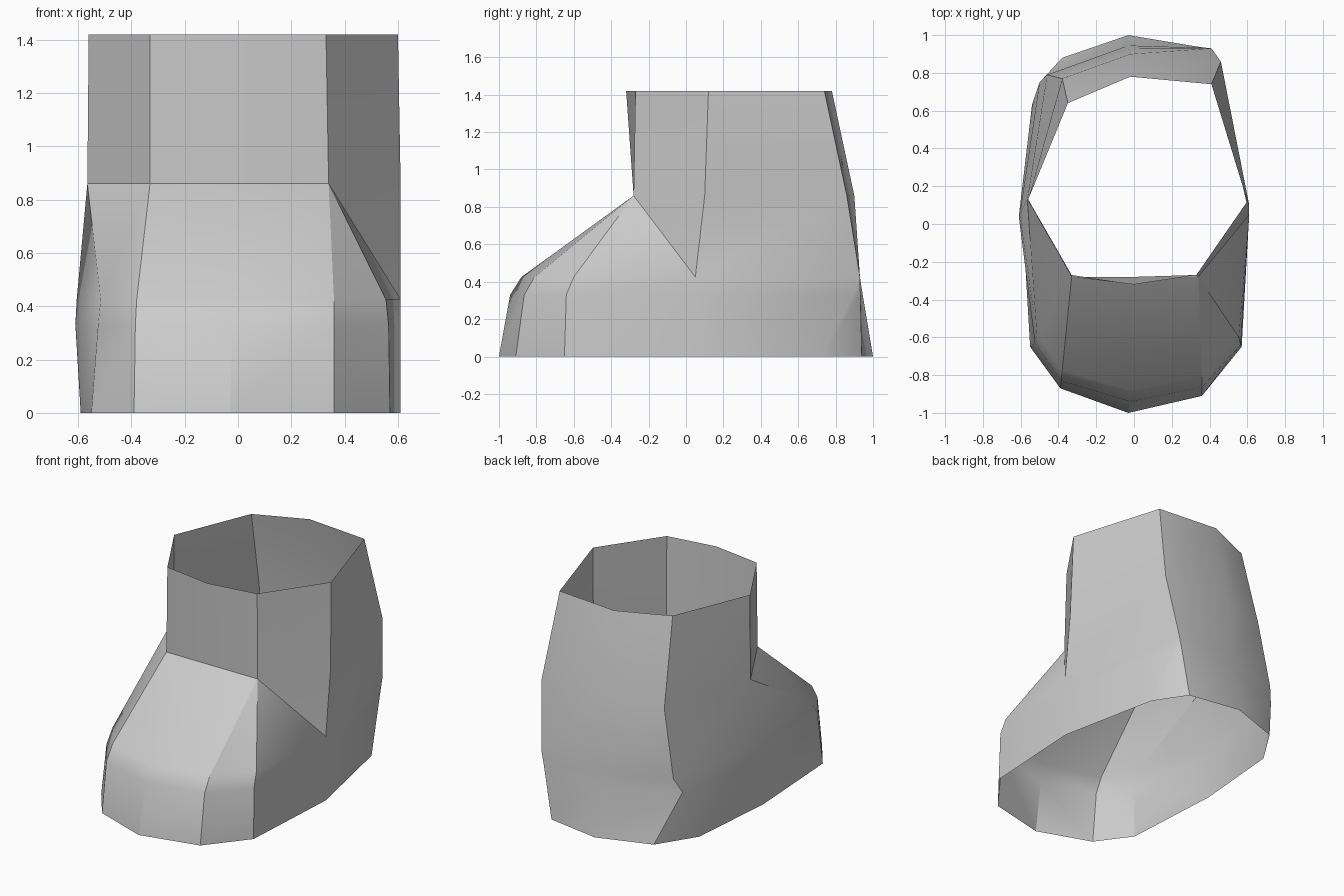
import bpy
import bmesh
import math

if "Cube" in bpy.data.objects:
    bpy.data.objects.remove(bpy.data.objects["Cube"], do_unlink=True)


def make_material(name, color):
    material = bpy.data.materials.new(name)
    material.use_nodes = True
    material.diffuse_color = color
    material.node_tree.nodes["Principled BSDF"].inputs["Base Color"].default_value = color
    return material


def add_ring(bm, outline, height):
    return [bm.verts.new((x, y, height)) for x, y in outline]


def bridge(bm, lower, upper, split=()):
    """Join two closed rings; columns in split get a rising diagonal crease."""
    count = len(lower)
    for i in range(count):
        j = (i + 1) % count
        a, b, c, d = lower[i], lower[j], upper[j], upper[i]
        loops = [(a, b, d), (b, c, d)] if i in split else [(a, b, c, d)]
        for loop in loops:
            corners = list(dict.fromkeys(loop))
            if len(corners) > 2:
                bm.faces.new(corners)


# Foot outlines, running from the toe around by the left side
sole = [(-.03, -1), (.36, -.91), (.57, -.65), (.61, .05), (.47, .73), (.33, .94),
        (-.03, 1), (-.38, .88), (-.54, .63), (-.59, .03), (-.55, -.65), (-.39, -.87)]
toe_wall = [(-.02, -.94), (.36, -.865), (.565, -.64), (.61, .05), (.42, .89), (.39, .932),
            (-.03, .945), (-.5, .75), (-.5, .75), (-.61, .04), (-.525, -.63), (-.385, -.83)]
toe_edge = [(-.01, -.88), (.36, -.81), (.555, -.6), (.61, .05), (.41, .93), (.41, .93),
            (-.03, .93), (-.46, .79), (-.46, .79), (-.605, .05), (-.515, -.58), (-.38, -.775)]

# Shaft outlines, with fewer corners than the foot
collar = [(0, -.28), (.34, -.28), (.61, .1), (.46, .86),
          (-.02, .9), (-.38, .77), (-.565, .13), (-.33, -.28)]
opening = [(0, -.32), (.33, -.27), (.6, .12), (.41, .74),
           (-.02, .78), (-.35, .64), (-.56, .13), (-.33, -.27)]

# Open shell: foot, instep, then shaft
bm = bmesh.new()
foot_rings = [add_ring(bm, sole, 0), add_ring(bm, toe_wall, .33), add_ring(bm, toe_edge, .425)]
collar_ring = add_ring(bm, collar, .86)
opening_ring = add_ring(bm, opening, 1.42)
bridge(bm, foot_rings[0], foot_rings[1])
bridge(bm, foot_rings[1], foot_rings[2])

# Several foot corners meet at a single shaft corner
shared = [0, 1, 1, 2, 3, 3, 4, 5, 5, 6, 6, 7]
bridge(bm, foot_rings[2], [collar_ring[k] for k in shared], split=(2,))
bridge(bm, collar_ring, opening_ring)
bmesh.ops.remove_doubles(bm, verts=bm.verts, dist=.001)

mesh = bpy.data.meshes.new("boot_shell")
bm.to_mesh(mesh)
bm.free()
boot = bpy.data.objects.new("boot_shell", mesh)
bpy.context.collection.objects.link(boot)
mesh.materials.append(make_material("pale_grey", (.6, .6, .6, 1)))

# Soft shading with crisp folds
bpy.ops.object.select_all(action="DESELECT")
boot.select_set(True)
bpy.context.view_layer.objects.active = boot
bpy.ops.object.shade_smooth_by_angle(angle=math.radians(30))
